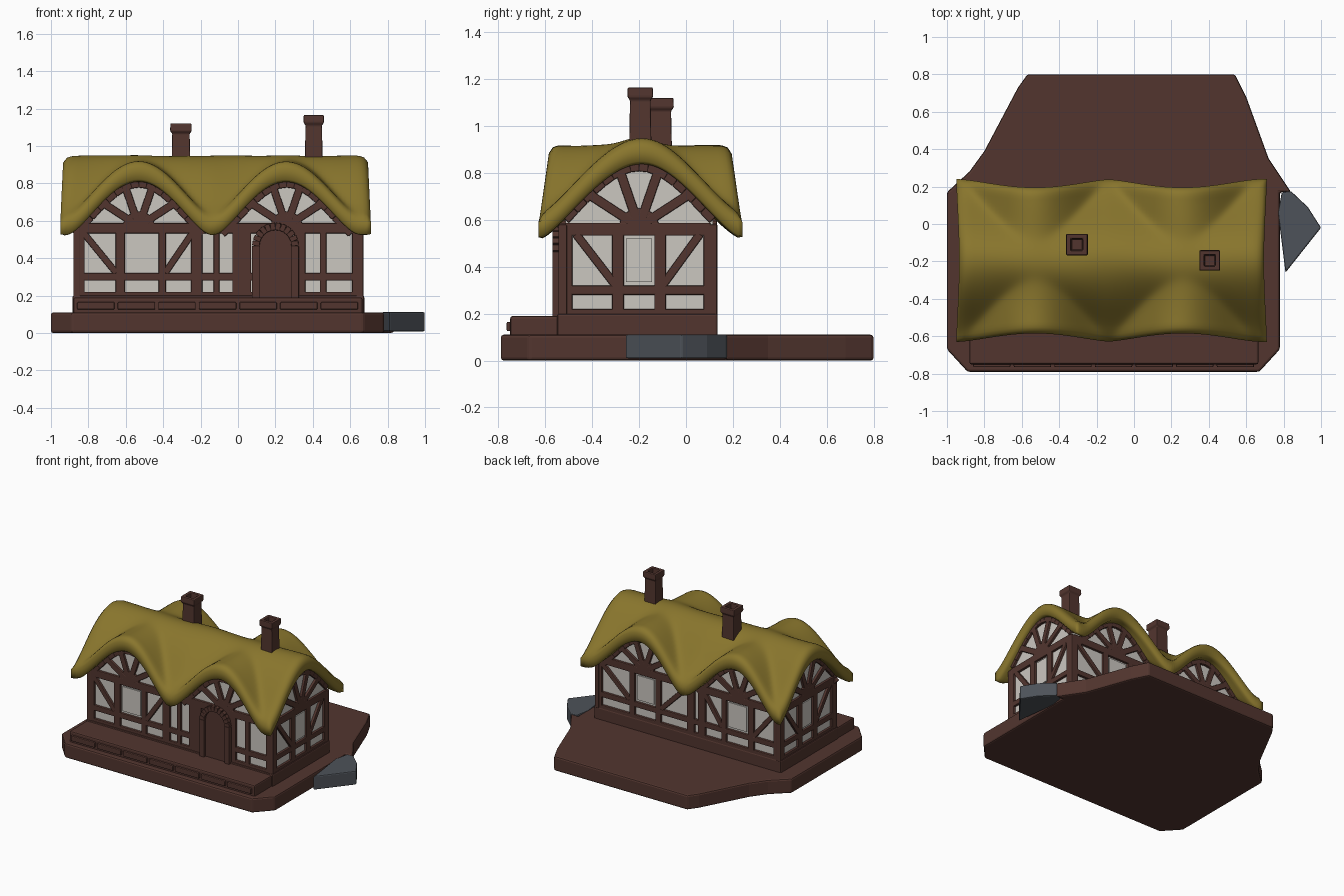
import bpy, bmesh
from math import sin, cos, pi, radians, hypot
from mathutils import Matrix, Vector

old = bpy.data.objects.get("Cube")
if old:
    bpy.data.objects.remove(old)


def material(name, rgb):
    m = bpy.data.materials.new(name)
    m.use_nodes = True
    m.diffuse_color = (*rgb, 1)
    bsdf = next(n for n in m.node_tree.nodes if n.type == 'BSDF_PRINCIPLED')
    bsdf.inputs["Base Color"].default_value = (*rgb, 1)
    bsdf.inputs["Roughness"].default_value = 0.9
    return m


BROWN = material("dark brown", (0.085, 0.036, 0.028))
THATCH = material("thatch ochre", (0.25, 0.18, 0.026))
PLASTER = material("off white plaster", (0.6, 0.57, 0.53))
STONE = material("slate grey", (0.075, 0.085, 0.1))

# Shared layout
CX, CY = -0.12, -0.2
XL, XR, YF, YB = -0.86, 0.65, -0.525, 0.115
DORMERS = (-0.53, 0.26)
THICK = 0.11


def finish(name, bm, mat, bevel=0, smooth=False):
    bmesh.ops.recalc_face_normals(bm, faces=bm.faces[:])
    me = bpy.data.meshes.new(name)
    bm.to_mesh(me)
    bm.free()
    me.materials.append(mat)
    ob = bpy.data.objects.new(name, me)
    bpy.context.collection.objects.link(ob)
    if smooth:
        for p in me.polygons:
            p.use_smooth = True
    if bevel:
        b = ob.modifiers.new("soft_edges", 'BEVEL')
        b.width, b.segments, b.limit_method = bevel, 2, 'ANGLE'
    return ob


def place(axis, u, w, d):
    """Point (u, w) on a plane facing the axis, at depth d."""
    return Vector({'x': (d, u, w), 'y': (u, d, w), 'z': (u, w, d)}[axis])


def prism(bm, pts, axis, a, b):
    lo = [bm.verts.new(place(axis, u, w, a)) for u, w in pts]
    hi = [bm.verts.new(place(axis, u, w, b)) for u, w in pts]
    bm.faces.new(lo)
    bm.faces.new(hi)
    for i in range(len(pts)):
        j = (i + 1) % len(pts)
        bm.faces.new((lo[i], lo[j], hi[j], hi[i]))


def box(bm, lo, hi):
    prism(bm, [(lo[0], lo[1]), (hi[0], lo[1]), (hi[0], hi[1]), (lo[0], hi[1])], 'z', lo[2], hi[2])


def beam(bm, axis, d, p, q, width=0.045, depth=0.035):
    """Straight timber from p to q lying on a wall plane."""
    du, dw = q[0] - p[0], q[1] - p[1]
    n = hypot(du, dw)
    s, t = -dw / n * width / 2, du / n * width / 2
    pts = [(p[0] + s, p[1] + t), (q[0] + s, q[1] + t), (q[0] - s, q[1] - t), (p[0] - s, p[1] - t)]
    prism(bm, pts, axis, d - depth / 2, d + depth / 2)


def bell(t):
    return max(0, 0.5 + 0.5 * cos(pi * min(1, abs(t)))) ** 0.7


def dormer_bell(x):
    return max(bell((x - c) / 0.41) for c in DORMERS)


def dormer_top(x):
    return 0.61 + 0.31 * dormer_bell(x)


def main_top(y):
    return 0.615 + 0.335 * bell((y - CY) / 0.45)


# Ground slab, grey corner stone, terrace and plinth
bm = bmesh.new()
prism(bm, [(-1, -0.67), (-0.89, -0.79), (0.67, -0.79), (0.78, -0.67), (0.78, 0.17), (0.84, 0.17),
           (0.72, 0.35), (0.6, 0.68), (0.54, 0.8), (-0.57, 0.8), (-0.62, 0.73), (-0.8, 0.39),
           (-0.88, 0.28), (-1, 0.17)], 'z', 0, 0.11)
finish("ground_slab", bm, BROWN, 0.012)
bm = bmesh.new()
prism(bm, [(0.77, 0.06), (0.79, 0.17), (0.84, 0.175), (0.93, 0.09), (1, -0.02), (0.81, -0.26)],
      'z', 0.008, 0.112)
finish("corner_stone", bm, STONE, 0.008)
bm = bmesh.new()
box(bm, (-0.88, -0.75, 0.1), (0.665, -0.5, 0.19))
finish("terrace", bm, BROWN, 0.01)
bm = bmesh.new()
box(bm, (-0.885, -0.55, 0.1), (0.675, 0.135, 0.2))
finish("house_plinth", bm, BROWN, 0.01)
bm = bmesh.new()
for i in range(7):
    x = -0.86 + i * 0.217
    box(bm, (x, -0.765, 0.125), (x + 0.2, -0.74, 0.165))
finish("terrace_kerb_stones", bm, BROWN, 0.006)

# Plaster walls with arched gables
bm = bmesh.new()
box(bm, (XL, YF, 0.12), (XR, YB, 0.56))


def arch_points(c, half, top, n=20):
    us = [c - half + 2 * half * i / n for i in range(n + 1)]
    return [(c - half, 0.5)] + [(u, top(u) - THICK + 0.03) for u in us] + [(c + half, 0.5)]


prism(bm, arch_points(CY, 0.315, main_top), 'x', XL, XR)
for c in DORMERS:
    prism(bm, arch_points(c, 0.33, dormer_top), 'y', YF, YB)
finish("plaster_walls", bm, PLASTER)


# Timber framing
def gable(bm, axis, d, c, half, top):
    """Arched trim, hub and fan of spokes above the eaves rail."""
    n = 16
    us = [c - half + 2 * half * i / n for i in range(n + 1)]
    under = [(u, top(u) - THICK - 0.005) for u in us]
    for p, q in zip(under, under[1:]):
        beam(bm, axis, d, p, q, 0.055)
    hub = [(c + 0.085 * cos(pi * i / 8), 0.575 + 0.075 * sin(pi * i / 8)) for i in range(9)]
    prism(bm, hub, axis, d - 0.017, d + 0.017)
    for a in (33, 71, 109, 147):
        du, dw, r = cos(radians(a)), sin(radians(a)), 0.06
        while 0.57 + r * dw < top(c + r * du) - THICK and r < 0.4:
            r += 0.01
        beam(bm, axis, d, (c, 0.57), (c + r * du, 0.57 + r * dw), 0.04)


def framing(bm, axis, d, u0, u1, posts, braces):
    for z, w in ((0.205, 0.03), (0.3, 0.04), (0.56, 0.055)):
        beam(bm, axis, d, (u0, z), (u1, z), w)
    for u, w in [(u0, 0.06), (u1, 0.06)] + posts:
        beam(bm, axis, d, (u, 0.19), (u, 0.58), w)
    for a, b in braces:
        beam(bm, axis, d, (a, 0.54), (b, 0.32), 0.035)


bm = bmesh.new()
left_bay = [(-0.63, 0.05), (-0.405, 0.04), (-0.22, 0.06)]
left_braces = [(-0.83, -0.65), (-0.24, -0.39)]
framing(bm, 'y', YF, XL + 0.01, XR - 0.01,
        left_bay + [(-0.115, 0.03), (0.02, 0.1), (0.33, 0.06), (0.455, 0.035)], left_braces)
for c in DORMERS:
    gable(bm, 'y', YF, c, 0.35, dormer_top)
finish("front_timbers", bm, BROWN, 0.005)

bm = bmesh.new()
framing(bm, 'y', YB, XL + 0.01, XR - 0.01,
        left_bay + [(-0.13, 0.06), (0.14, 0.045), (0.36, 0.045)],
        left_braces + [(-0.1, 0.12), (0.62, 0.38)])
for c in DORMERS:
    gable(bm, 'y', YB, c, 0.35, dormer_top)
finish("back_timbers", bm, BROWN, 0.005)

for name, x in (("left", XR), ("right", XL)):
    bm = bmesh.new()
    framing(bm, 'x', x, YF + 0.01, YB - 0.01, [(-0.29, 0.05), (-0.11, 0.05)],
            [(-0.47, -0.3), (0.06, -0.1)])
    gable(bm, 'x', x, CY, 0.32, main_top)
    finish(name + "_side_timbers", bm, BROWN, 0.005)

# Window panes, slightly proud of the plaster
bm = bmesh.new()
for d in (YF, YB):
    beam(bm, 'y', d, (-0.515, 0.335), (-0.515, 0.52), 0.15, 0.016)
beam(bm, 'y', YB, (0.25, 0.335), (0.25, 0.52), 0.14, 0.016)
for d in (XL, XR):
    beam(bm, 'x', d, (CY, 0.335), (CY, 0.52), 0.11, 0.016)
finish("window_panes", bm, PLASTER)

# Arched door with a raised surround
bm = bmesh.new()
arch = [(0.2 + 0.105 * cos(pi * i / 12), 0.465 + 0.105 * sin(pi * i / 12)) for i in range(13)]
outline = [(0.305, 0.18)] + arch + [(0.095, 0.18)]
prism(bm, outline, 'y', YF - 0.025, YF + 0.02)
finish("door", bm, BROWN)
bm = bmesh.new()
for p, q in zip(outline, outline[1:]):
    beam(bm, 'y', YF - 0.01, p, q, 0.04, 0.07)
finish("door_surround", bm, BROWN, 0.004)

# Thatched roof: a thick sheet with a main ridge crossed by dormer humps
NU, NV = 80, 48


def roof_ring(i):
    u = -1 + 2 * i / NU
    top, under = [], []
    for j in range(NV + 1):
        v = -1 + 2 * j / NV
        x = CX + u * (0.83 - 0.015 * bell(v))
        y = CY + 0.005 + v * (0.435 - 0.045 * dormer_bell(x))
        a, b = main_top(CY + v * 0.435), dormer_top(x)
        z = (a + b + hypot(a - b, 0.03)) / 2 - 0.005
        z += 0.004 * sin(9 * x + 5 * y) * sin(13 * y)
        edge = min(i, NU - i, j, NV - j)
        drop = (0.035, 0.01, 0.003)[edge] if edge < 3 else 0
        lift = 0.012 if edge == 0 else 0
        top.append((x, y, z - drop))
        under.append((x, y, z - THICK + lift))
    return top + under[::-1]


bm = bmesh.new()
rings = [[bm.verts.new(p) for p in roof_ring(i)] for i in range(NU + 1)]
count = 2 * (NV + 1)
for r, s in zip(rings, rings[1:]):
    for j in range(count):
        k = (j + 1) % count
        bm.faces.new((r[j], r[k], s[k], s[j]))
for r in (rings[0], rings[-1]):
    for j in range(NV):
        bm.faces.new((r[j], r[j + 1], r[count - 2 - j], r[count - 1 - j]))
finish("thatched_roof", bm, THATCH, smooth=True)


# Chimneys: square shaft, flared cap and hollow flue
def chimney(name, x, y, half, top):
    bm = bmesh.new()
    levels = [(0.8, 0.9), (top - 0.055, 0.8), (top - 0.04, 1), (top, 0.97), (top, 0.55), (top - 0.05, 0.5)]
    rows = []
    for z, f in levels:
        h = half * f
        rows.append([bm.verts.new((x + sx * h, y + sy * h, z))
                     for sx, sy in ((-1, -1), (1, -1), (1, 1), (-1, 1))])
    for r, s in zip(rows, rows[1:]):
        for j in range(4):
            k = (j + 1) % 4
            bm.faces.new((r[j], r[k], s[k], s[j]))
    bm.faces.new(rows[0])
    bm.faces.new(rows[-1])
    finish(name, bm, BROWN, 0.005)


chimney("right_chimney", -0.305, -0.11, 0.058, 1.12)
chimney("left_chimney", 0.405, -0.195, 0.055, 1.165)
